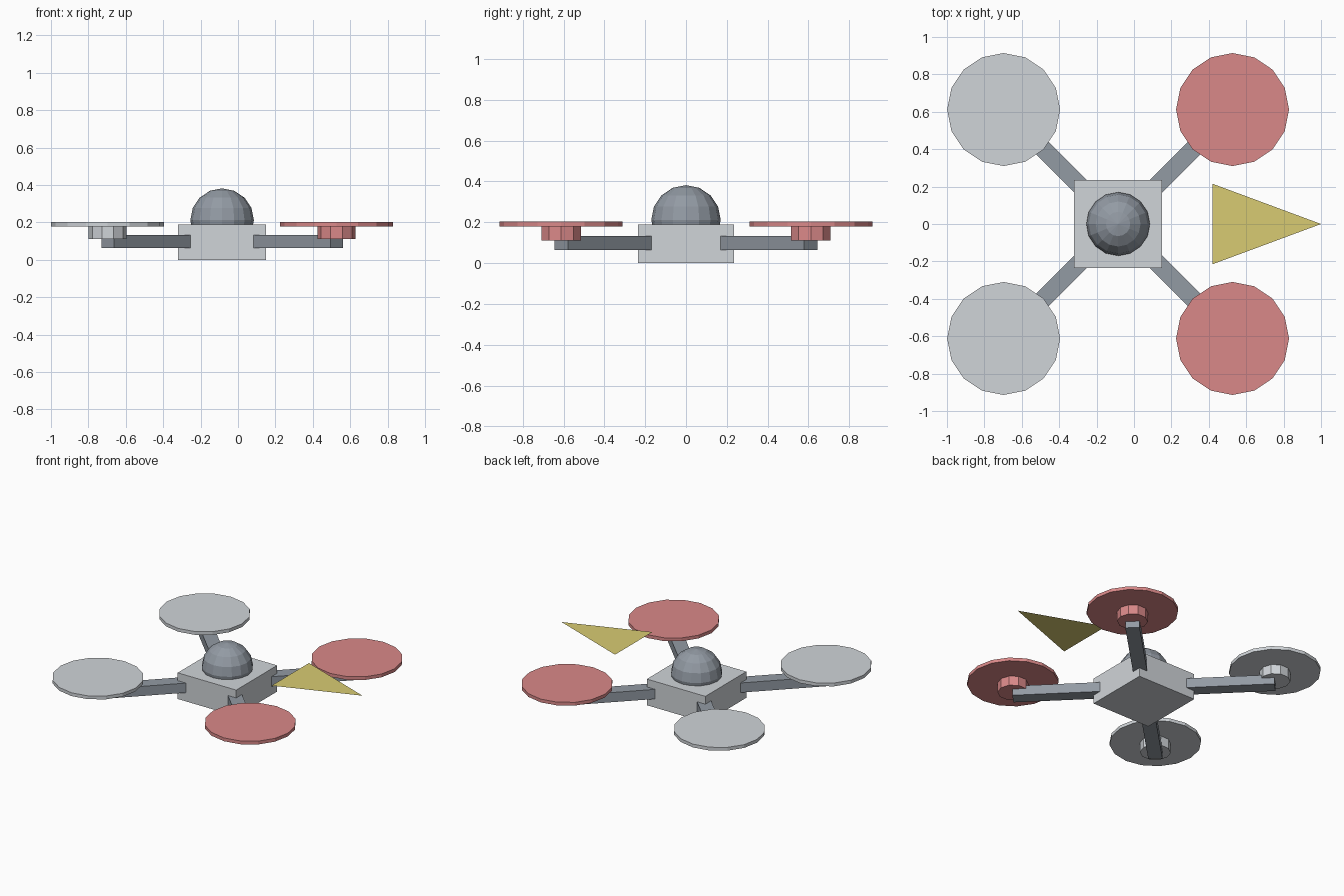
import bpy
import math

cube = bpy.data.objects.get("Cube")
if cube:
    bpy.data.objects.remove(cube, do_unlink=True)


def make_material(name, rgb):
    mat = bpy.data.materials.new(name)
    mat.use_nodes = True
    color = (*rgb, 1.0)
    mat.diffuse_color = color
    mat.node_tree.nodes["Principled BSDF"].inputs["Base Color"].default_value = color
    return mat


light_grey = make_material("light_grey", (0.63, 0.66, 0.69))
slate_grey = make_material("slate_grey", (0.29, 0.325, 0.37))
soft_red = make_material("soft_red", (0.7, 0.25, 0.25))
yellow = make_material("yellow", (0.69, 0.6, 0.17))

CENTER_X = -0.085   # middle of the body
REACH = 0.612       # rotor offset along x and y


def finish(name, mat):
    obj = bpy.context.object
    obj.name = name
    obj.data.materials.append(mat)
    return obj


def box(name, mat, center, size, angle=0.0):
    bpy.ops.mesh.primitive_cube_add(size=1, location=center, rotation=(0, 0, angle))
    obj = finish(name, mat)
    obj.scale = size


def disc(name, mat, x, y, bottom, top, radius, sides):
    # Turned so that a corner points along x
    bpy.ops.mesh.primitive_cylinder_add(
        vertices=sides, radius=radius, depth=top - bottom,
        location=(x, y, (bottom + top) / 2), rotation=(0, 0, math.pi / 2))
    finish(name, mat)


# Body and dome
box("body", light_grey, (CENTER_X, 0, 0.095), (0.47, 0.47, 0.19))
bpy.ops.mesh.primitive_uv_sphere_add(
    segments=16, ring_count=8, radius=0.17, location=(CENTER_X, 0, 0.212))
finish("dome", slate_grey)

# Four arms, each carrying a hub and a rotor; the pair at +x is red
for sx, end, mat in ((1, "nose", soft_red), (-1, "tail", light_grey)):
    for sy, side in ((1, "back"), (-1, "front")):
        label = f"{end}_{side}"
        x, y = CENTER_X + sx * REACH, sy * REACH
        box(f"arm_{label}", slate_grey,
            (CENTER_X + sx * REACH / 2, y / 2, 0.098),
            (REACH * math.sqrt(2), 0.094, 0.07), math.atan2(sy, sx))
        disc(f"hub_{label}", mat, x, y, 0.11, 0.179, 0.1015, 10)
        disc(f"rotor_{label}", mat, x, y, 0.179, 0.203, 0.302, 16)

# Flat direction pointer floating ahead of the body
mesh = bpy.data.meshes.new("direction_pointer")
mesh.from_pydata([(0.42, 0.215, 0), (0.42, -0.215, 0), (1.0, 0, 0)], [], [(0, 1, 2)])
pointer = bpy.data.objects.new("direction_pointer", mesh)
pointer.location.z = 0.287
mesh.materials.append(yellow)
bpy.context.collection.objects.link(pointer)
